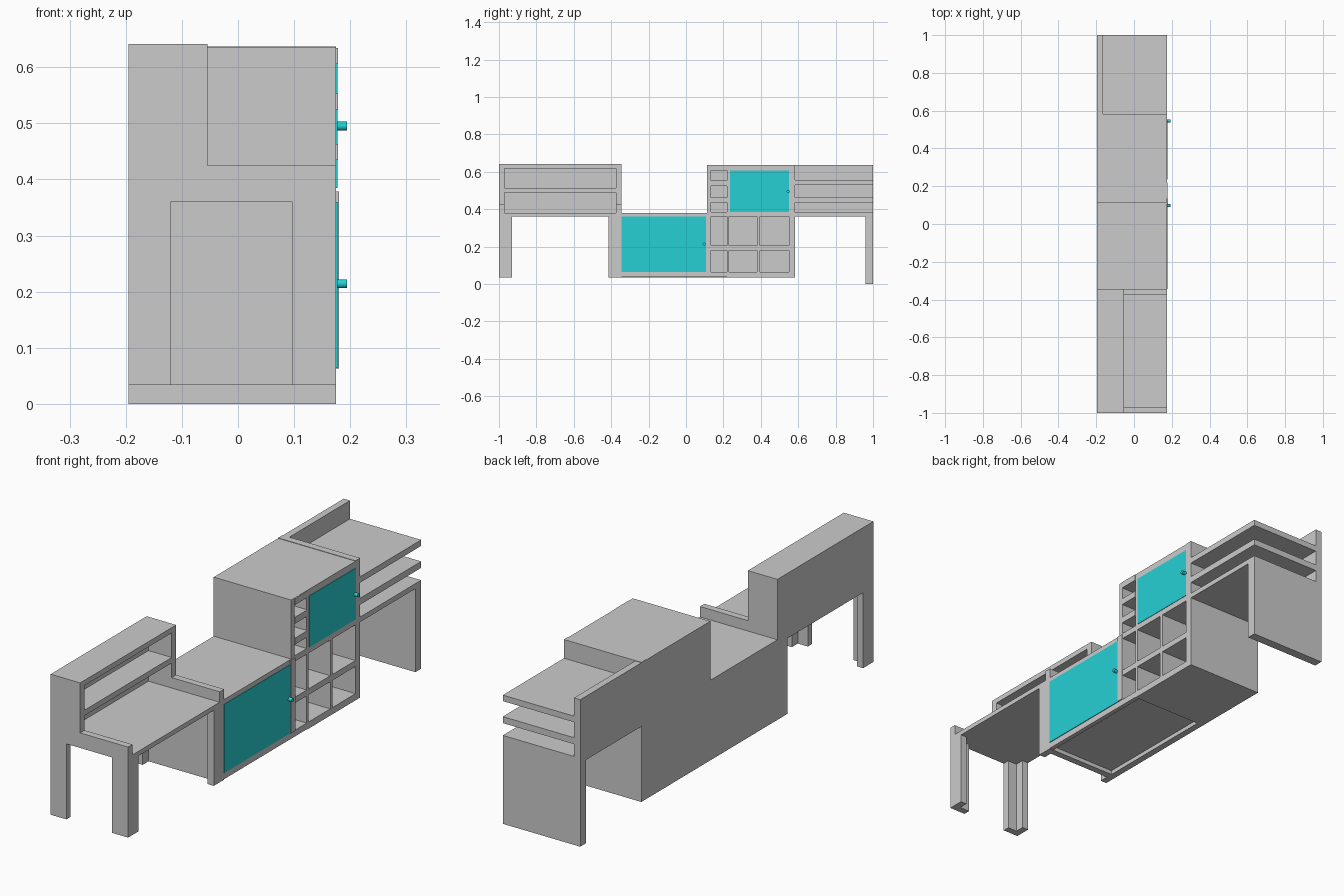
import bpy, bmesh

if "Cube" in bpy.data.objects:
    bpy.data.objects.remove(bpy.data.objects["Cube"])

XB, XF = -0.195, 0.175      # back and front planes
XI = XB + 0.03              # inner face of back panels
T = 0.03                    # panel thickness


def boxes(name, items, mat=None):
    """One object made of boxes given as (x0, x1, y0, y1, z0, z1)."""
    bm = bmesh.new()
    for x0, x1, y0, y1, z0, z1 in items:
        vs = bmesh.ops.create_cube(bm, size=1)["verts"]
        for v in vs:
            v.co.x = x1 if v.co.x > 0 else x0
            v.co.y = y1 if v.co.y > 0 else y0
            v.co.z = z1 if v.co.z > 0 else z0
    me = bpy.data.meshes.new(name)
    bm.to_mesh(me)
    bm.free()
    ob = bpy.data.objects.new(name, me)
    bpy.context.collection.objects.link(ob)
    if mat:
        me.materials.append(mat)
    return ob


cyan = bpy.data.materials.new("door_cyan")
cyan.diffuse_color = (0.02, 0.63, 0.66, 1)
cyan.use_nodes = True
cyan.node_tree.nodes["Principled BSDF"].inputs["Base Color"].default_value = cyan.diffuse_color

# Writing desk: top, side rims and L-shaped legs
DL, DR = -1.0, -0.345
boxes("desk_top", [(XB, XF, DL, DR, 0.36, 0.38)])
boxes("desk_rims", [(XB, XF, DL, DL + T, 0.36, 0.425),
                    (XB, XF, DR - T, DR, 0.36, 0.425)])
legs = []
for y0, y1, side in ((DL, DL + 0.07, (DL, DL + T)),
                     (DR - 0.07, DR, (DR - T, DR))):
    for x0, x1, face in ((XB, XB + 0.075, (XB, XI)),
                         (XF - 0.078, XF, (XF - T, XF))):
        legs.append((face[0], face[1], y0, y1, 0.034, 0.36))
        legs.append((x0, x1, side[0], side[1], 0.034, 0.36))
boxes("desk_legs", legs)

# Hutch standing on the back of the desk
HX = -0.054
boxes("desk_hutch", [
    (XB, XI, DL, DR, 0.36, 0.641),
    (XB, HX, DL, DL + T, 0.38, 0.641),
    (XB, HX, DR - T, DR, 0.38, 0.641),
    (XB, HX, DL, DR, 0.618, 0.641),
    (XB, HX, DL, DR, 0.488, 0.512)])

# Low cabinet and lower cubbies
CR = 0.583
boxes("low_cabinet", [
    (XB, XF, DR - T, DR, 0.034, 0.38),          # left side
    (XB, XI, DR - T, CR, 0.034, 0.38),          # back
    (XB, XF, DR, 0.134, 0.36, 0.38),            # top
    (XB, XF, DR, CR, 0.052, 0.063),             # floor
    (XF - 0.02, XF, DR, 0.22, 0.036, 0.063),    # front plinth
    (XB, XF, 0.22, CR, 0.034, 0.063),           # thick floor
    (XB, 0.18, 0.106, 0.134, 0.063, 0.378)])    # divider
boxes("lower_cubbies", [
    (XB, XF, 0.219, 0.23, 0.05, 0.37),
    (XB, XF, 0.38, 0.395, 0.05, 0.37),
    (XB, XF, 0.134, CR, 0.18, 0.206)])

# Upper cabinet
boxes("upper_cabinet", [
    (XB, XI, 0.113, CR, 0.36, 0.635),
    (XB, XF, 0.113, 0.134, 0.36, 0.635),
    (XB, XF, 0.219, 0.235, 0.36, 0.635),
    (XB, XF, 0.552, CR, 0.034, 0.637),
    (XB, XF, 0.113, CR, 0.606, 0.635),
    (XB, XF, 0.113, CR, 0.36, 0.385)])
boxes("small_cubby_shelves", [
    (XB, 0.178, 0.134, 0.219, z, z + 0.028) for z in (0.435, 0.525, 0.606)])

# Side desk with open shelves and end panel
boxes("side_shelf_back", [(XB, XI, CR, 1, 0.36, 0.635)])
boxes("side_shelves", [(XB, XF, CR, 1, a, b) for a, b in
                       ((0.36, 0.382), (0.435, 0.463), (0.53, 0.556))])
boxes("end_panel", [(XB, XF, 0.96, 1, 0, 0.37)])

# Doors and knobs
boxes("low_door", [(0.16, 0.177, DR, 0.106, 0.064, 0.36)], cyan)
boxes("upper_door", [(0.16, 0.177, 0.235, 0.552, 0.385, 0.606)], cyan)
for name, y, z in (("low_door_knob", 0.097, 0.214), ("upper_door_knob", 0.546, 0.495)):
    bpy.ops.mesh.primitive_cylinder_add(vertices=16, radius=0.008, depth=0.023,
                                        location=(0.1825, y, z), rotation=(0, 1.5708, 0))
    knob = bpy.context.object
    knob.name = name
    knob.data.materials.append(cyan)
    bpy.ops.object.shade_smooth_by_angle()
